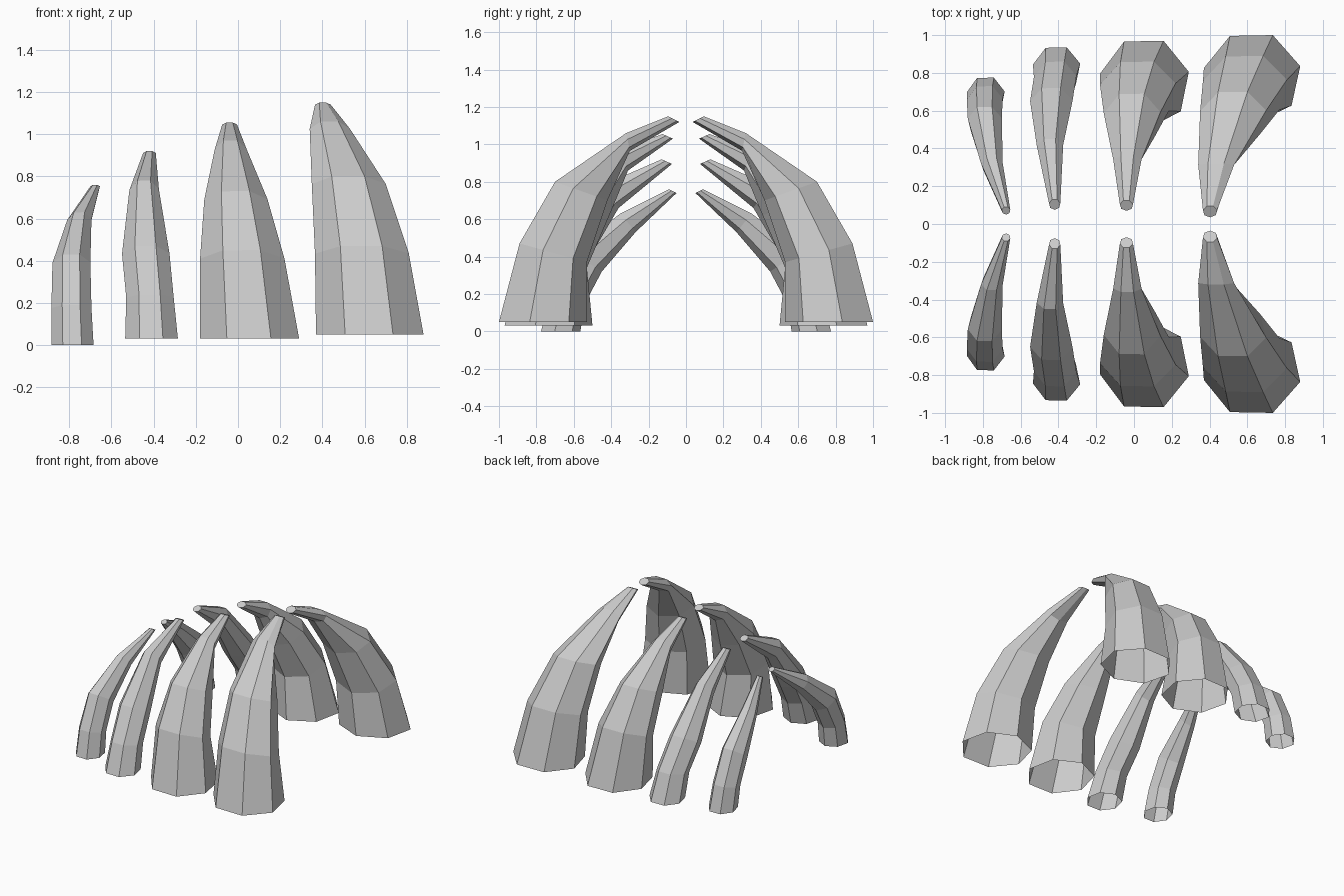
import bpy
import bmesh
import math

SIDES = 7
START_ANGLE = math.radians(14)

default_cube = bpy.data.objects.get("Cube")
if default_cube:
    bpy.data.objects.remove(default_cube, do_unlink=True)

# Single plain grey material
grey = bpy.data.materials.new("plain_grey")
grey.use_nodes = True
colour = (0.6, 0.6, 0.6, 1.0)
grey.diffuse_color = colour
grey.node_tree.nodes["Principled BSDF"].inputs["Base Color"].default_value = colour

# Unit cross-section, rescaled so that both axes run from zero to one
angles = [START_ANGLE + i * math.tau / SIDES for i in range(SIDES)]


def normalised(values):
    low, high = min(values), max(values)
    return [(v - low) / (high - low) for v in values]


ACROSS = normalised([math.cos(a) for a in angles])
DEPTH = normalised([math.sin(a) for a in angles])


def lerp(a, b, t):
    return a + (b - a) * t


def add_ring(bm, right, left, outer, inner, side):
    """One tilted ring, spanning right to left in x and inner to outer in y and z."""
    return [
        bm.verts.new((
            lerp(right, left, across),
            side * lerp(inner[0], outer[0], depth),
            lerp(inner[1], outer[1], depth),
        ))
        for across, depth in zip(ACROSS, DEPTH)
    ]


def build_rib(name, sections, side):
    """Loft a curved, tapering rib with an open base and a closed tip."""
    bm = bmesh.new()
    rings = [add_ring(bm, *section, side) for section in sections]
    for lower, upper in zip(rings, rings[1:]):
        for i in range(SIDES):
            j = (i + 1) % SIDES
            face = [lower[i], lower[j], upper[j], upper[i]]
            bm.faces.new(face if side > 0 else face[::-1])
    bm.faces.new(rings[-1] if side > 0 else rings[-1][::-1])
    mesh = bpy.data.meshes.new(name)
    bm.to_mesh(mesh)
    bm.free()
    mesh.materials.append(grey)
    rib = bpy.data.objects.new(name, mesh)
    bpy.context.collection.objects.link(rib)
    return rib


# Sections from base to tip: right x, left x, outer (y, z), inner (y, z)
RIBS = {
    "largest_rib": [
        (0.37, 0.88, (1.0, 0.05), (0.53, 0.05)),
        (0.365, 0.81, (0.89, 0.47), (0.53, 0.37)),
        (0.35, 0.70, (0.70, 0.80), (0.42, 0.70)),
        (0.34, 0.53, (0.32, 1.06), (0.30, 0.965)),
        (0.365, 0.44, (0.095, 1.15), (0.035, 1.12)),
    ],
    "large_rib": [
        (-0.18, 0.29, (0.97, 0.03), (0.50, 0.03)),
        (-0.18, 0.22, (0.86, 0.45), (0.53, 0.34)),
        (-0.16, 0.14, (0.69, 0.73), (0.41, 0.62)),
        (-0.11, 0.04, (0.36, 0.97), (0.31, 0.86)),
        (-0.075, -0.005, (0.125, 1.055), (0.07, 1.03)),
    ],
    "small_rib": [
        (-0.535, -0.285, (0.935, 0.03), (0.69, 0.03)),
        (-0.53, -0.305, (0.86, 0.24), (0.64, 0.20)),
        (-0.55, -0.325, (0.72, 0.47), (0.53, 0.37)),
        (-0.515, -0.375, (0.45, 0.78), (0.36, 0.66)),
        (-0.45, -0.39, (0.13, 0.92), (0.075, 0.895)),
    ],
    "smallest_rib": [
        (-0.885, -0.685, (0.775, 0.0), (0.565, 0.0)),
        (-0.885, -0.695, (0.73, 0.19), (0.54, 0.15)),
        (-0.88, -0.70, (0.62, 0.43), (0.45, 0.32)),
        (-0.81, -0.695, (0.35, 0.63), (0.27, 0.53)),
        (-0.70, -0.655, (0.09, 0.76), (0.05, 0.74)),
    ],
}

# Facing pairs, mirrored front to back
for rib_name, rib_sections in RIBS.items():
    build_rib("back_" + rib_name, rib_sections, 1)
    build_rib("front_" + rib_name, rib_sections, -1)
